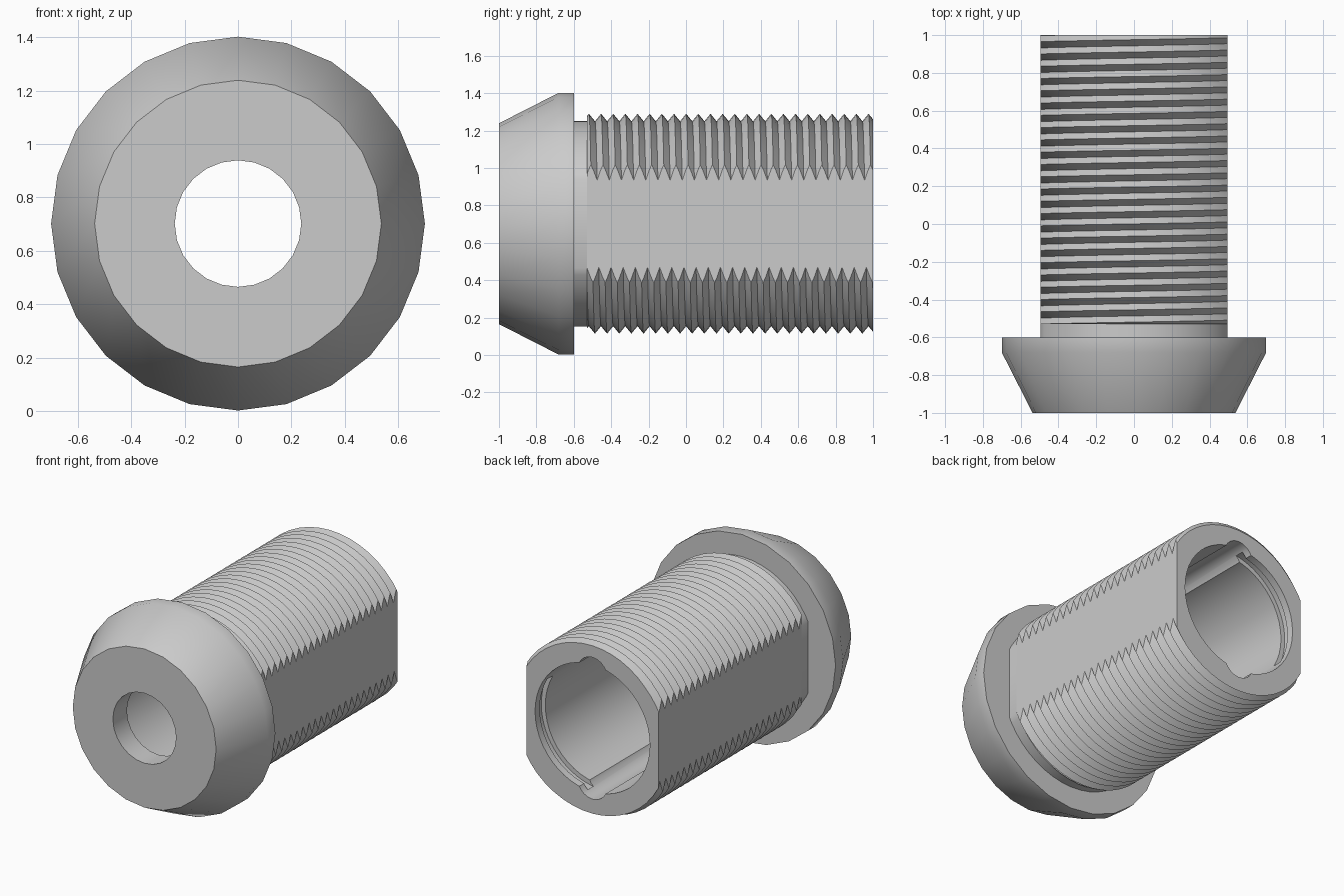
import bpy, bmesh
from math import sin, cos, pi, radians
from mathutils import Vector

if "Cube" in bpy.data.objects:
    bpy.data.objects.remove(bpy.data.objects["Cube"])

AXIS = 0.702      # height of the bore axis
FLAT = 0.495      # half width across the flats
NECK_START, THREAD_START, BACK = -0.6, -0.53, 1.0

metal = bpy.data.materials.new("grey metal")
metal.use_nodes = True
GREY = (0.6, 0.6, 0.6, 1)
metal.diffuse_color = GREY
metal.node_tree.nodes["Principled BSDF"].inputs["Base Color"].default_value = GREY


def finish(bm, name, cutter=False):
    bmesh.ops.recalc_face_normals(bm, faces=bm.faces)
    mesh = bpy.data.meshes.new(name)
    bm.to_mesh(mesh)
    bm.free()
    ob = bpy.data.objects.new(name, mesh)
    bpy.context.collection.objects.link(ob)
    mesh.materials.append(metal)
    ob.hide_render = cutter
    return ob


def circle(r, n=24, cx=0, cz=0, start=0, sweep=2 * pi):
    return [(cx + r * cos(start + sweep * i / n), cz + r * sin(start + sweep * i / n))
            for i in range(n)]


def loft(sections):
    """Closed solid through (outline, y) sections."""
    bm = bmesh.new()
    rings = [[bm.verts.new((x, y, AXIS + z)) for x, z in pts] for pts, y in sections]
    for a, b in zip(rings, rings[1:]):
        for i in range(len(a)):
            bm.faces.new((a[i - 1], a[i], b[i], b[i - 1]))
    bm.faces.new(rings[0])
    bm.faces.new(rings[-1])
    return bm


def trim(bm, co, normal):
    """Cut away everything beyond a plane and close the opening."""
    bmesh.ops.bisect_plane(bm, geom=bm.verts[:] + bm.edges[:] + bm.faces[:], dist=1e-5,
                           plane_co=co, plane_no=normal, clear_outer=True)


def close(bm):
    bmesh.ops.holes_fill(bm, edges=[e for e in bm.edges if e.is_boundary], sides=0)


def cut_flats(bm):
    for s in (-1, 1):
        trim(bm, (s * FLAT, 0, 0), (s, 0, 0))
        close(bm)


def thread(n=48, pitch=0.065, crest=0.588, root=0.548):
    """Right-handed screw surface, trimmed to a solid."""
    bm = bmesh.new()
    grid = {}
    rows = int(2 * (BACK - THREAD_START) / pitch) + 12
    for k in range(rows):
        for i in range(n):
            a = 2 * pi * i / n
            r = root if k % 2 else crest
            y = THREAD_START - 0.038 + pitch * (k / 2 - 1 - i / n)
            grid[k, i] = bm.verts.new((r * cos(a), y, AXIS + r * sin(a)))
    for k in range(rows - 3):
        for i in range(n):
            j, up = ((i + 1) % n, 2 if i == n - 1 else 0)
            bm.faces.new((grid[k, i], grid[k + up, j], grid[k + up + 1, j], grid[k + 1, i]))
    trim(bm, (0, THREAD_START, 0), (0, -1, 0))
    trim(bm, (0, BACK, 0), (0, 1, 0))
    close(bm)
    cut_flats(bm)
    return bm


# Outer body
flange = finish(loft([(circle(0.537), -1), (circle(0.7), -0.68),
                      (circle(0.7), NECK_START)]), "flange")
neck_mesh = loft([(circle(0.55, 48), NECK_START), (circle(0.55, 48), THREAD_START)])
cut_flats(neck_mesh)
neck = finish(neck_mesh, "neck")
shaft = finish(thread(), "threaded_shaft")

# Bore, pilot hole, keyways and the locking groove sectors
cutters = [
    finish(loft([(circle(0.237), -1.1), (circle(0.237), -0.8)]), "pilot_hole_cutter", True),
    finish(loft([(circle(0.43, 48), -0.85), (circle(0.43, 48), 1.1)]), "bore_cutter", True),
]
for side in (1, -1):
    cutters.append(finish(loft([(circle(0.11, 20, 0, side * 0.37), y) for y in (-0.4, 1.1)]),
                          "keyway_cutter", True))
    arc = [(0, 0)] + circle(0.46, 24, start=side * pi / 2, sweep=radians(125))
    cutters.append(finish(loft([(arc, 0.89), (arc, 0.95)]), "locking_groove_cutter", True))

for ob in (flange, neck, shaft):
    for c in cutters:
        reach = [v.co.y for v in c.data.vertices]
        own = [v.co.y for v in ob.data.vertices]
        if max(reach) <= min(own) or min(reach) >= max(own):
            continue
        mod = ob.modifiers.new("cut", 'BOOLEAN')
        mod.operation, mod.solver, mod.object = 'DIFFERENCE', 'EXACT', c
    bpy.context.view_layer.update()
    evaluated = ob.evaluated_get(bpy.context.evaluated_depsgraph_get())
    cut_mesh = bpy.data.meshes.new_from_object(evaluated)
    ob.modifiers.clear()
    ob.data = cut_mesh

for c in cutters:
    bpy.data.objects.remove(c)

bpy.ops.object.select_all(action='DESELECT')
for ob in (flange, neck, shaft):
    ob.select_set(True)
bpy.context.view_layer.objects.active = flange
bpy.ops.object.shade_smooth_by_angle(angle=radians(30))
